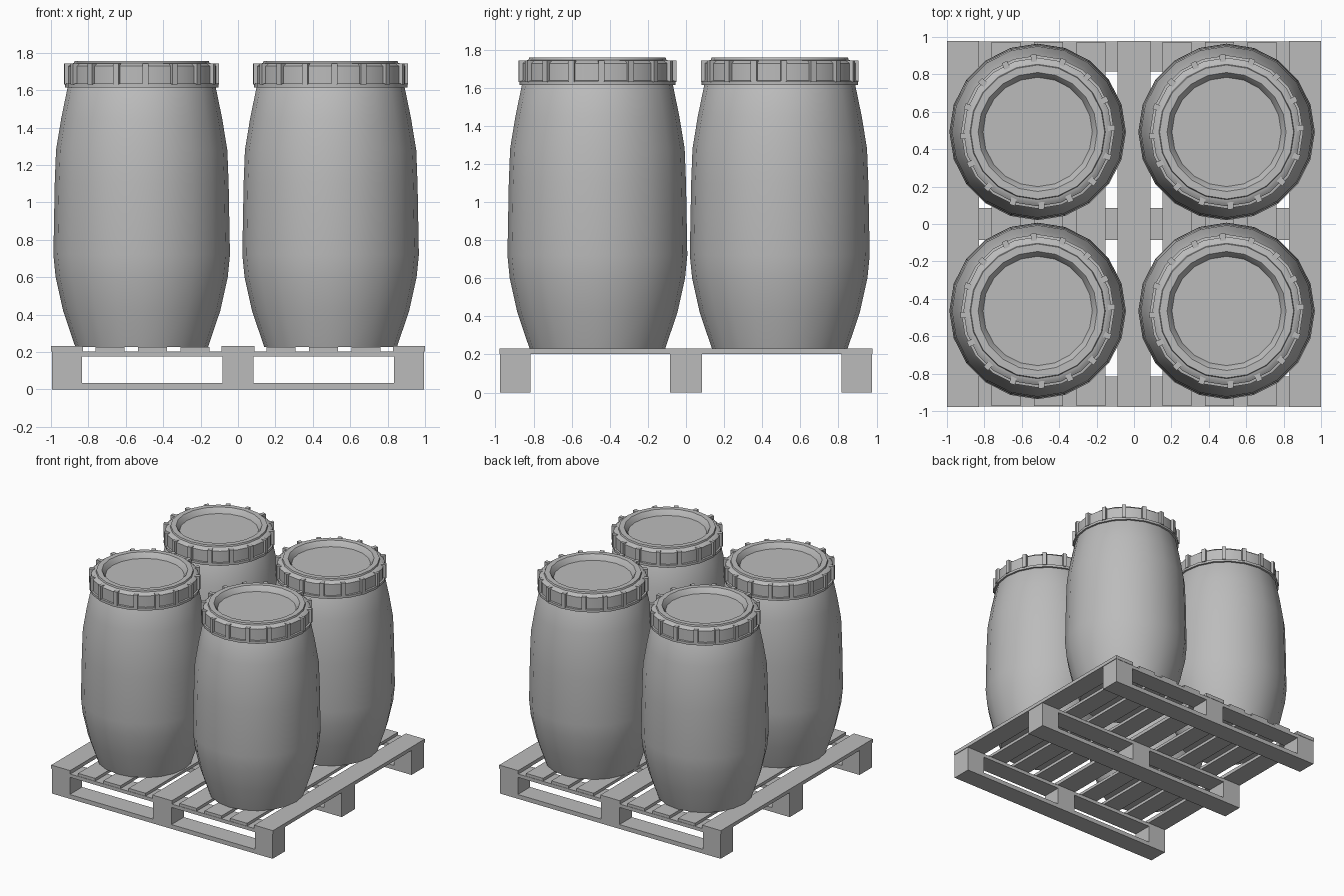
import bpy
import bmesh
import math
from mathutils import Matrix, Vector

cube = bpy.data.objects.get("Cube")
if cube:
    bpy.data.objects.remove(cube, do_unlink=True)

grey = bpy.data.materials.new("plain_grey")
grey.use_nodes = True
COLOUR = (0.5, 0.5, 0.5, 1)
grey.diffuse_color = COLOUR
grey.node_tree.nodes["Principled BSDF"].inputs["Base Color"].default_value = COLOUR

SIDES = 20
RIBS = 16


def finish(name, bm, smooth=None):
    bmesh.ops.recalc_face_normals(bm, faces=bm.faces)
    mesh = bpy.data.meshes.new(name)
    bm.to_mesh(mesh)
    bm.free()
    mesh.materials.append(grey)
    obj = bpy.data.objects.new(name, mesh)
    bpy.context.collection.objects.link(obj)
    if smooth:
        bpy.ops.object.select_all(action="DESELECT")
        obj.select_set(True)
        bpy.context.view_layer.objects.active = obj
        bpy.ops.object.shade_smooth_by_angle(angle=math.radians(smooth))
    return obj


def add_box(bm, low, high, turn=0):
    low, high = Vector(low), Vector(high)
    matrix = (Matrix.Rotation(turn, 4, "Z") @ Matrix.Translation((low + high) / 2)
              @ Matrix.Diagonal((*(high - low), 1)))
    bmesh.ops.create_cube(bm, size=1, matrix=matrix)


def lathe(name, profile, smooth):
    """Turn a (radius, height) profile about z, capping both ends."""
    bm = bmesh.new()
    rings = []
    for r, z in profile:
        rings.append([bm.verts.new((r * math.cos(a), r * math.sin(a), z))
                      for a in (math.tau * i / SIDES for i in range(SIDES))])
    for a, b in zip(rings, rings[1:]):
        for i in range(SIDES):
            j = (i + 1) % SIDES
            bm.faces.new((a[i], a[j], b[j], b[i]))
    bm.faces.new(rings[0])
    bm.faces.new(rings[-1])
    return finish(name, bm, smooth)


# Pallet: three lines of runner, blocks and stringer
LINES = (("front", -0.975, -0.815), ("middle", -0.085, 0.085), ("back", 0.815, 0.975))
BLOCKS = ((-0.995, -0.835), (-0.083, 0.083), (0.835, 0.995))
for label, y0, y1 in LINES:
    bm = bmesh.new()
    add_box(bm, (-0.995, y0, 0), (0.995, y1, 0.035))
    finish(label + "_runner", bm)
    bm = bmesh.new()
    for x0, x1 in BLOCKS:
        add_box(bm, (x0, y0, 0.035), (x1, y1, 0.175))
    finish(label + "_blocks", bm)
    bm = bmesh.new()
    add_box(bm, (-0.995, y0, 0.175), (0.995, y1, 0.203))
    finish(label + "_stringer", bm)

# Deck slats: wide ones over the blocks, three narrower ones between
bm = bmesh.new()
for x0, x1 in BLOCKS:
    add_box(bm, (x0 - 0.005, -0.978, 0.203), (x1 + 0.005, 0.978, 0.232))
for side in (-1, 1):
    for centre in (0.23, 0.457, 0.685):
        x = side * centre
        add_box(bm, (x - 0.077, -0.972, 0.203), (x + 0.077, 0.972, 0.226))
finish("deck_slats", bm)

# Barrel parts, modelled once at the origin
body = lathe("barrel_body", [
    (0.355, 0.228), (0.42, 0.42), (0.46, 0.6), (0.472, 0.72), (0.465, 1.1),
    (0.458, 1.28), (0.43, 1.45), (0.395, 1.62), (0.37, 1.66)], 35)

lid = lathe("barrel_lid", [
    (0.37, 1.61), (0.41, 1.615), (0.41, 1.635), (0.397, 1.637), (0.397, 1.728),
    (0.378, 1.742), (0.362, 1.745), (0.358, 1.757), (0.318, 1.757),
    (0.308, 1.745), (0.292, 1.715)], 30)

bm = bmesh.new()
for i in range(RIBS):
    add_box(bm, (0.375, -0.016, 1.63), (0.414, 0.016, 1.742),
            math.tau * i / RIBS + math.radians(3))
ribs = finish("barrel_ribs", bm)

# Four barrels sharing the same meshes
PLACES = (("front_right", -0.515, -0.465), ("front_left", 0.495, -0.465),
          ("back_right", -0.515, 0.492), ("back_left", 0.495, 0.492))
for n, (label, x, y) in enumerate(PLACES):
    for part, word in ((body, "body"), (lid, "lid"), (ribs, "ribs")):
        obj = part
        if n:
            obj = part.copy()
            bpy.context.collection.objects.link(obj)
        obj.name = label + "_barrel_" + word
        obj.location = (x, y, 0)
